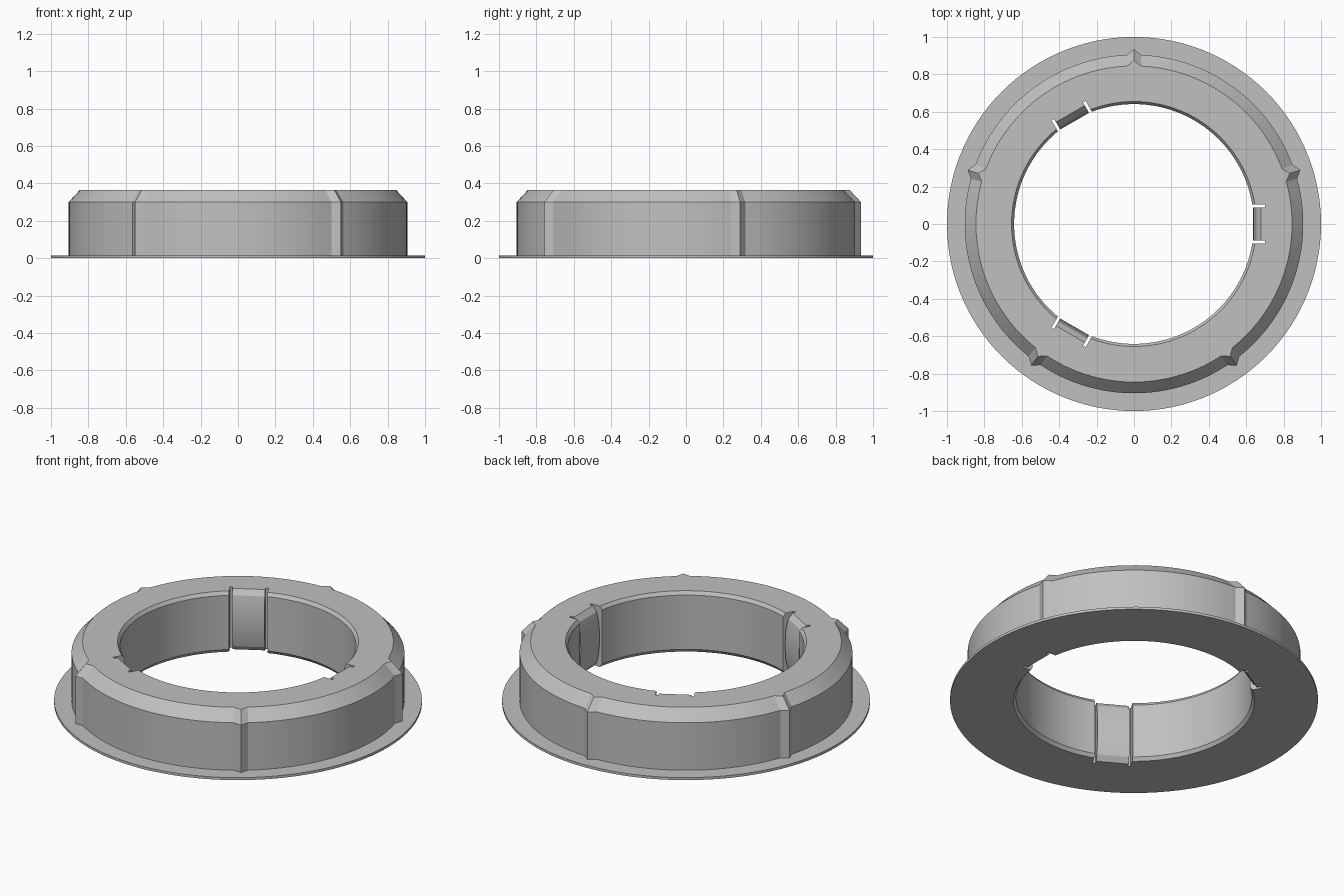
import bpy, bmesh, math
from mathutils import Matrix

if "Cube" in bpy.data.objects:
    bpy.data.objects.remove(bpy.data.objects["Cube"])

TAU = 2 * math.pi
RIBS = [math.radians(90 + 72 * k) for k in range(5)]
TABS = [math.radians(120 * k) for k in range(3)]
RIB_HALF = math.radians(2.5)
TAB_HALF = math.radians(8.35)

gray = bpy.data.materials.new("gray plastic")
gray.diffuse_color = (0.53, 0.53, 0.53, 1)
gray.use_nodes = True
gray.node_tree.nodes["Principled BSDF"].inputs["Base Color"].default_value = gray.diffuse_color


def offset(a, b):
    """Signed angle from b to a."""
    return (a - b + math.pi) % TAU - math.pi


def section(a):
    """Radial cross-section (radius, height) of the ring at angle a."""
    rib = 0.03 * max(0, 1 - min(abs(offset(a, r)) for r in RIBS) / RIB_HALF)
    d = min(abs(offset(a, t)) for t in TABS)
    outer = [(1, 0), (1, 0.015), (0.905 + rib, 0.015),
             (0.905 + rib, 0.30), (0.845 + rib, 0.365)]
    heights = (0.365, 0.335, 0.27, 0.18, 0.095, 0.03, 0)
    if d < TAB_HALF + 1e-4:      # bulged spring tab with a flat width
        radii = [r / math.cos(d) for r in (0.68, 0.655, 0.64, 0.635, 0.64, 0.655, 0.68)]
    else:                        # plain bore with small edge chamfers
        radii = (0.655, 0.641, 0.641, 0.641, 0.641, 0.641, 0.655)
        heights = (0.365, 0.345, 0.27, 0.18, 0.095, 0.02, 0)
    return outer + list(zip(radii, heights))


# Ring angles: even steps plus exact rib and tab edges
angles = [TAU * i / 120 for i in range(120)]
special = [r + s * RIB_HALF for r in RIBS for s in (-1, 0, 1)]
special += [t + s * (TAB_HALF + e) for t in TABS for s in (-1, 1) for e in (0, 0.004)]
special = [a % TAU for a in special]
angles = sorted(special + [a for a in angles
                           if all(abs(offset(a, s)) > 0.012 for s in special)])

# Flanged ring with ribs and tabs
bm = bmesh.new()
loops = [[bm.verts.new((r * math.cos(a), r * math.sin(a), z)) for r, z in section(a)]
         for a in angles]
n = len(loops[0])
for i, cur in enumerate(loops):
    nxt = loops[(i + 1) % len(loops)]
    for j in range(n):
        k = (j + 1) % n
        bm.faces.new((cur[j], nxt[j], nxt[k], cur[k]))
bmesh.ops.recalc_face_normals(bm, faces=bm.faces)
mesh = bpy.data.meshes.new("flanged_ring")
bm.to_mesh(mesh)
bm.free()
ring = bpy.data.objects.new("flanged_ring", mesh)
bpy.context.collection.objects.link(ring)
mesh.materials.append(gray)

# Narrow slots on both sides of each tab
bm = bmesh.new()
for t in TABS:
    for s in (-1, 1):
        m = (Matrix.Rotation(t, 4, 'Z') @ Matrix.Translation((0.65, s * 0.097, 0.18))
             @ Matrix.Diagonal((0.1, 0.016, 0.6, 1)))
        bmesh.ops.create_cube(bm, size=1, matrix=m)
cut_mesh = bpy.data.meshes.new("slot_cutter")
bm.to_mesh(cut_mesh)
bm.free()
cut_mesh.materials.append(gray)
cutter = bpy.data.objects.new("slot_cutter", cut_mesh)
bpy.context.collection.objects.link(cutter)

bpy.context.view_layer.objects.active = ring
ring.select_set(True)
mod = ring.modifiers.new("slots", 'BOOLEAN')
mod.operation = 'DIFFERENCE'
mod.solver = 'EXACT'
mod.object = cutter
bpy.ops.object.modifier_apply(modifier=mod.name)
bpy.data.objects.remove(cutter)
bpy.ops.object.shade_smooth_by_angle(angle=math.radians(20))
